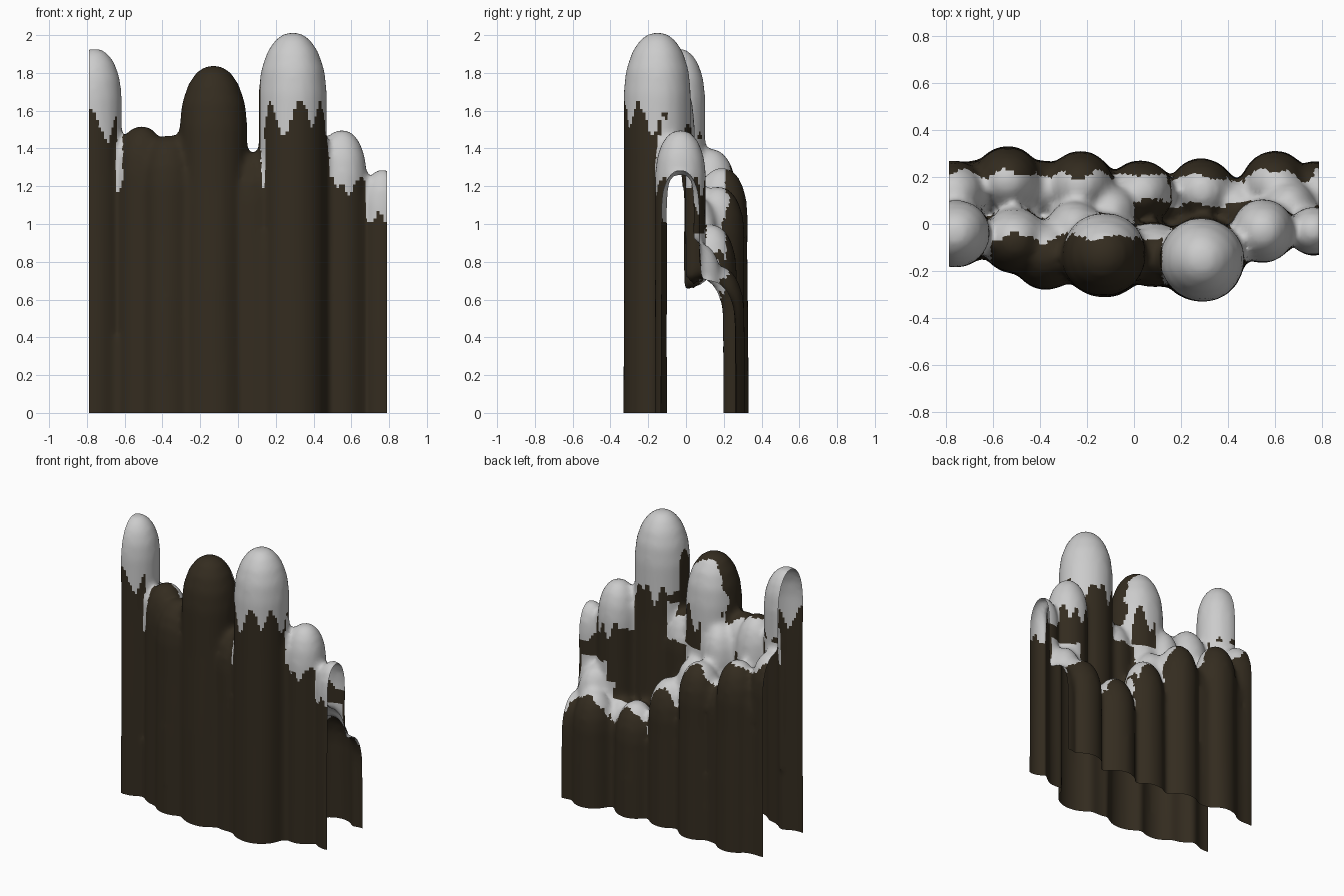
import bpy, bmesh, math
from mathutils import Vector, noise

if "Cube" in bpy.data.objects:
    bpy.data.objects.remove(bpy.data.objects["Cube"])

# Rock pillars: x, y, radius, height
FRONT = [(-0.76, -0.04, 0.145, 1.93), (-0.51, -0.07, 0.14, 1.52), (-0.37, -0.13, 0.15, 1.47),
         (-0.13, -0.13, 0.18, 1.84), (0.08, -0.13, 0.14, 1.38), (0.29, -0.15, 0.18, 2.015),
         (0.55, -0.03, 0.135, 1.5), (0.765, -0.03, 0.105, 1.29)]
# Back row: x, y, height, all with the same radius
BACK = [(-0.77, 0.13, 1.4), (-0.54, 0.19, 1.3), (-0.23, 0.17, 1.2), (0.03, 0.13, 1.0),
        (0.29, 0.14, 0.77), (0.6, 0.17, 0.78), (0.78, 0.13, 0.7)]
# Low pillars bridging the gaps: x, y, height
BRIDGE = [(-0.25, -0.02, 1.4), (-0.39, 0.15, 1.1), (-0.1, 0.05, 1.15), (-0.67, 0.15, 1.18),
          (0.16, 0.08, 0.68), (0.44, 0.07, 0.72), (0.66, 0.07, 0.9)]
PILLARS = (FRONT + [(x, y, 0.14, h) for x, y, h in BACK]
           + [(x, y, 0.12, h) for x, y, h in BRIDGE])
SEGMENTS = 20


def add_pillar(bm, x, y, r, h):
    """Closed bullet-shaped pillar with a slightly wavy shaft."""
    dome = r * 1.8
    levels = [(-0.1, 1.02), (0.35 * h, 1.01), (0.65 * h, 0.99)]
    for k in range(7):
        a = math.radians(86) * math.sin(k / 6 * math.pi / 2)
        levels.append((h - dome + dome * math.sin(a), math.cos(a) ** 0.9))
    rings = []
    for z, f in levels:
        ring = []
        for i in range(SEGMENTS):
            a = 2 * math.pi * i / SEGMENTS
            c, s = math.cos(a), math.sin(a)
            wob = r * f * (1 + 0.04 * noise.noise(Vector((x * 7 + c, y * 7 + s, z))))
            ring.append(bm.verts.new((x + wob * c, y + wob * s, z)))
        rings.append(ring)
    for lo, hi in zip(rings, rings[1:]):
        for i in range(SEGMENTS):
            j = (i + 1) % SEGMENTS
            bm.faces.new((lo[i], lo[j], hi[j], hi[i]))
    bm.faces.new(rings[0][::-1])
    bm.faces.new(rings[-1])


def make_material(name, color):
    mat = bpy.data.materials.new(name)
    mat.diffuse_color = (*color, 1)
    mat.use_nodes = True
    mat.node_tree.nodes["Principled BSDF"].inputs["Base Color"].default_value = mat.diffuse_color
    return mat


def is_snow(c, n):
    """Snow lies on each pillar's cap down to a ragged line."""
    def reach(p):
        d = math.hypot(c.x - p[0], c.y - p[1]) / p[2]
        return d + (3 if c.z > p[3] + 0.06 else 0)
    x, y, r, h = min(PILLARS, key=reach)
    y_edge = c.y + 0.05 * noise.noise(Vector((c.x * 9, c.z * 9, 3)))
    bare_front = -0.61 < c.x < 0.12 and y_edge < -0.06
    bare_middle = 0 < c.x < 0.5 and y_edge < 0.09 and c.z < 1.2
    if n.z < -0.2 or bare_front or bare_middle or y_edge > 0.21:
        return False
    a = math.atan2(c.y - y, c.x - x)
    rag = noise.noise(Vector((math.cos(a) * 2.5 + x * 9, math.sin(a) * 2.5, y * 9)))
    depth = 0.07 + 0.1 * h * h
    return c.z > h - depth * (1 + 0.5 * rag)


# Fuse the pillars into one soft mass
bm = bmesh.new()
for p in PILLARS:
    add_pillar(bm, *p)
raw = bpy.data.meshes.new("rock_mass")
bm.to_mesh(raw)
bm.free()
rock = bpy.data.objects.new("snowy_rock_pillars", raw)
bpy.context.collection.objects.link(rock)
remesh = rock.modifiers.new("fuse", "REMESH")
remesh.mode = "VOXEL"
remesh.voxel_size = 0.02
soften = rock.modifiers.new("soften", "SMOOTH")
soften.factor = 0.5
soften.iterations = 7
bpy.context.view_layer.update()
fused = bpy.data.meshes.new_from_object(
    rock.evaluated_get(bpy.context.evaluated_depsgraph_get()))
rock.modifiers.clear()
rock.data = fused

# Open the shell at the base and at both ends
bm = bmesh.new()
bm.from_mesh(fused)
for co, no in (((0, 0, 0), (0, 0, -1)), ((0.79, 0, 0), (1, 0, 0)), ((-0.79, 0, 0), (-1, 0, 0))):
    bmesh.ops.bisect_plane(bm, geom=bm.verts[:] + bm.edges[:] + bm.faces[:],
                           plane_co=co, plane_no=no, clear_outer=True)

# Stone below, snow on the caps
fused.materials.clear()
fused.materials.append(make_material("stone", (0.034, 0.025, 0.014)))
fused.materials.append(make_material("snow", (0.8, 0.8, 0.8)))
bm.normal_update()
for f in bm.faces:
    f.material_index = int(is_snow(f.calc_center_median(), f.normal))
    f.smooth = True
bm.to_mesh(fused)
bm.free()
